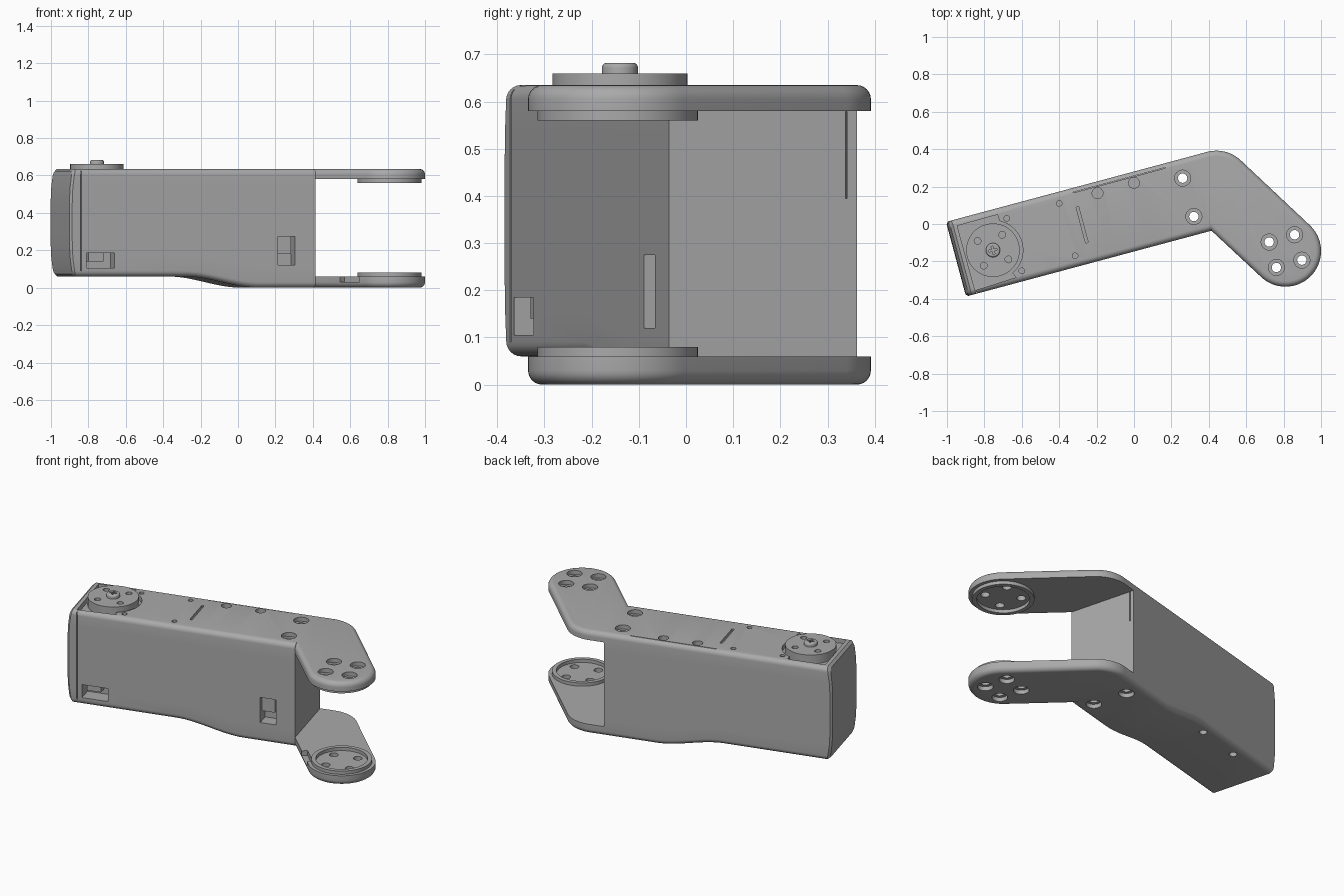
import bpy, bmesh
from math import sin, cos, pi, radians, asin, atan2, hypot
from mathutils import Vector, Matrix

if "Cube" in bpy.data.objects:
    bpy.data.objects.remove(bpy.data.objects["Cube"], do_unlink=True)

grey = bpy.data.materials.new("matte grey")
grey.use_nodes = True
grey.diffuse_color = (0.4, 0.4, 0.4, 1)
grey.node_tree.nodes["Principled BSDF"].inputs["Base Color"].default_value = (0.4, 0.4, 0.4, 1)

TILT = radians(15)                 # the arm runs along u, turned in plan
U0, U1 = -0.968, 0.391             # arm end and fork wall
VL, VH = -0.142, 0.271             # arm sides
TOP, STEP, ROUND = 0.635, 0.06, 0.03
ELBOW, TIP, HORN = (0.44, 0.2), (0.81, -0.145), (-0.754, -0.14)


def plan(u, v):
    return (u * cos(TILT) - v * sin(TILT), u * sin(TILT) + v * cos(TILT))


def arc(c, r, a0, a1, n=24):
    return [(c[0] + r * cos(a0 + (a1 - a0) * i / n), c[1] + r * sin(a0 + (a1 - a0) * i / n))
            for i in range(n + 1)]


def finish(name, bm):
    bmesh.ops.recalc_face_normals(bm, faces=bm.faces)
    me = bpy.data.meshes.new(name)
    bm.to_mesh(me)
    bm.free()
    me.materials.append(grey)
    ob = bpy.data.objects.new(name, me)
    bpy.context.collection.objects.link(ob)
    return ob


def prism(name, pts, z0, z1, soft=None, width=0.0, keep=None):
    """Extrude a plan outline; round the rim at height soft, except edges that keep() names."""
    bm = bmesh.new()
    face = bm.faces.new([bm.verts.new((x, y, z0)) for x, y in pts])
    up = bmesh.ops.extrude_face_region(bm, geom=[face])["geom"]
    bmesh.ops.translate(bm, vec=(0, 0, z1 - z0), verts=[g for g in up if isinstance(g, bmesh.types.BMVert)])
    if soft is not None:
        rim = [e for e in bm.edges if all(abs(v.co.z - soft) < 1e-5 for v in e.verts)
               and not (keep and keep(e))]
        bmesh.ops.bevel(bm, geom=rim, offset=width, segments=6, profile=0.5,
                        affect='EDGES', clamp_overlap=False)
    return finish(name, bm)


def box(name, u0, u1, v0, v1, z0, z1):
    return prism(name, [plan(u0, v0), plan(u1, v0), plan(u1, v1), plan(u0, v1)], z0, z1)


def disc(name, c, r, z0, z1, n=48, **kw):
    return prism(name, arc(c, r, 0, 2 * pi, n)[:-1], z0, z1, **kw)


def cut(ob, *cutters):
    for c in cutters:
        c.hide_render = True
        mod = ob.modifiers.new("cut", 'BOOLEAN')
        mod.operation, mod.solver, mod.object = 'DIFFERENCE', 'EXACT', c
        bpy.context.view_layer.objects.active = ob
        bpy.ops.object.modifier_apply(modifier=mod.name)
        bpy.data.objects.remove(c, do_unlink=True)


def around(c, r, a):
    return [(c[0] + r * cos(a + k * pi / 2), c[1] + r * sin(a + k * pi / 2)) for k in range(4)]


# Arm body: rounded sections lofted along the arm, the underside dropping to the fork
def half_section(u, inset):
    t = min(max((u + 0.32) / 0.4, 0), 1)
    zb = STEP * (1 - t * t * (3 - 2 * t)) + inset
    zt, hw = TOP - inset, (VH - VL) / 2 - inset
    side = [(hw, zb + ROUND + (zt - zb - 2 * ROUND) * i / 8) for i in range(1, 8)]
    return (arc((hw - ROUND, zb + ROUND), ROUND, -pi / 2, 0, 6) + side
            + arc((hw - ROUND, zt - ROUND), ROUND, 0, pi / 2, 6))


bm = bmesh.new()
rings = []
stations = [(U0, 0.012), (U0 + 0.012, 0)] + [(-0.32 + 0.4 * i / 16, 0) for i in range(17)] + [(U1, 0)]
for k, (u, inset) in enumerate(stations):
    half = half_section(u, inset)
    ring = []
    for v, z in half + [(-v, z) for v, z in reversed(half)]:
        bow = 0.02 * ((z - 0.35) / 0.285) ** 4 if k < 2 else 0
        ring.append(bm.verts.new((*plan(u + bow, v + (VL + VH) / 2), z)))
    rings.append(ring)
n = len(rings[0])
for a, b in zip(rings, rings[1:]):
    for i in range(n):
        bm.faces.new((a[i], a[(i + 1) % n], b[(i + 1) % n], b[i]))
for i in range(n // 2 - 1):
    bm.faces.new((rings[0][i], rings[0][i + 1], rings[0][n - 2 - i], rings[0][n - 1 - i]))
bm.faces.new(rings[-1])
body = finish("arm_body", bm)

# Fork plates: bent outline from the wall round the tip and the elbow
corner = plan(U1, VL)
dx, dy = TIP[0] - corner[0], TIP[1] - corner[1]
tip_r, elbow_r = 0.19, 0.192
start = atan2(dy, dx) - asin(tip_r / hypot(dx, dy)) - pi / 2
turn = atan2(TIP[1] - ELBOW[1], TIP[0] - ELBOW[0]) + pi / 2
outline = ([corner] + arc(TIP, tip_r, start, turn, 40)
           + arc(ELBOW, elbow_r, turn, TILT + pi / 2, 16) + [plan(U1, VH)])
axis = Vector((cos(TILT), sin(TILT), 0))


def at_wall(e):
    return all(abs(v.co.dot(axis) - U1) < 1e-4 for v in e.verts)


top_plate = prism("upper_fork_plate", outline, 0.58, TOP, TOP, ROUND, at_wall)
low_plate = prism("lower_fork_plate", outline, 0, STEP, 0, ROUND, at_wall)

# Raised rings inside the fork
for name, z0, z1 in (("upper_fork_ring", 0.56, 0.582), ("lower_fork_ring", 0.058, 0.08)):
    ring = disc(name, TIP, 0.17, z0, z1, 64)
    cut(ring, disc("bore", TIP, 0.145, z0 - 0.1, z1 + 0.1, 64))

# Counterbored bolt holes
for p in around(TIP, 0.1, radians(61)):
    for plate, z0, z1 in ((top_plate, TOP - 0.025, 0.7), (low_plate, -0.1, 0.025)):
        cut(plate, disc("drill", p, 0.025, -0.1, 0.8, 24), disc("counterbore", p, 0.043, z0, z1, 24))
for p in ((0.26, 0.245), (0.32, 0.04)):
    cut(body, disc("drill", p, 0.025, -0.1, 0.8, 24), disc("counterbore", p, 0.043, TOP - 0.025, 0.7, 24),
        disc("counterbore", p, 0.043, -0.1, 0.025, 24))

# Blind holes and small screw holes
for p in ((-0.195, 0.165), (0, 0.22)):
    cut(body, disc("blind", p, 0.029, TOP - 0.04, 0.7, 24))
for p in ((-0.4, 0.11), (-0.68, 0.03), (-0.6, -0.25), (-0.315, -0.17)):
    cut(body, disc("screw_hole", p, 0.015, TOP - 0.03, 0.7, 16))
for p in ((-0.4, 0.11), (-0.68, 0.03)):
    cut(body, disc("screw_hole", p, 0.022, -0.1, 0.1, 16))

# Slots, seams and side windows
cut(body,
    box("slot", -0.276, -0.262, -0.032, 0.166, TOP - 0.03, 0.7),
    box("top_seam", -0.27, 0.24, 0.245, 0.249, TOP - 0.01, 0.7),
    box("wall_seam", U1 - 0.01, 0.5, 0.245, 0.249, 0.395, 0.579),
    box("cap_seam", -0.911, -0.904, -0.3, VL + 0.008, 0.09, 0.7),
    box("rear_window", -0.877, -0.721, -0.3, VL + 0.09, 0.105, 0.185),
    box("fork_window", 0.184, 0.277, -0.3, VL + 0.08, 0.12, 0.275))
box("rear_window_socket", -0.857, -0.775, VL + 0.03, VL + 0.1, 0.14, 0.19)
box("fork_window_block", 0.18, 0.262, VL + 0.03, VL + 0.1, 0.18, 0.28)
cut(low_plate, prism("notch", [(0.535, -0.17), (0.57, -0.135), (0.67, -0.23), (0.62, -0.29)], 0.03, 0.1))

# Recess for the rotating horn
recess = ([(-0.85, -0.355), (-0.63, -0.285)] + arc(HORN, 0.16, radians(-50), radians(77), 24)
          + [(-0.73, 0.05), (-0.945, -0.01)])
cut(body, prism("recess", recess, TOP - 0.03, 0.7))

# Horn disc with four holes, and its centre screw with a cross slot
horn = disc("horn_disc", HORN, 0.143, TOP - 0.032, 0.66, 64)
for p in around(HORN, 0.096, radians(59)):
    cut(horn, disc("horn_hole", p, 0.018, TOP - 0.02, 0.7, 20))
screw = disc("centre_screw", HORN, 0.038, 0.65, 0.682, 32, soft=0.682, width=0.01)
hu = HORN[0] * cos(TILT) + HORN[1] * sin(TILT)
hv = HORN[1] * cos(TILT) - HORN[0] * sin(TILT)
for a, b in ((0.022, 0.005), (0.005, 0.022)):
    cut(screw, box("cross", hu - a, hu + a, hv - b, hv + b, 0.668, 0.7))

# Smooth shading with sharp edges kept
bpy.ops.object.select_all(action='DESELECT')
for ob in bpy.context.collection.objects:
    if ob.type == 'MESH' and grey.name in ob.data.materials:
        ob.select_set(True)
        bpy.context.view_layer.objects.active = ob
bpy.ops.object.shade_smooth_by_angle(angle=radians(30))
